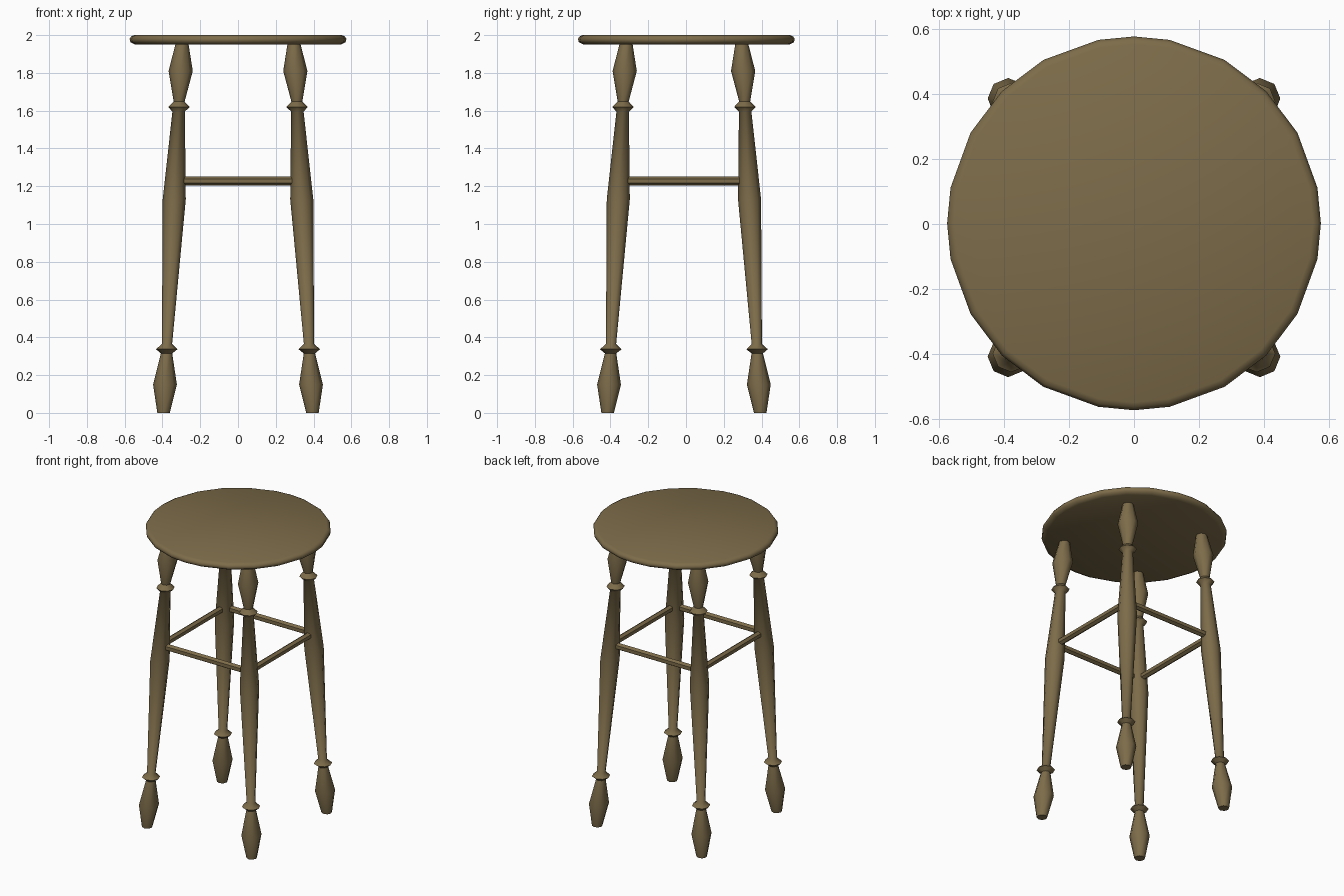
import bpy, math
from mathutils import Vector

if "Cube" in bpy.data.objects:
    bpy.data.objects.remove(bpy.data.objects["Cube"])

wood = bpy.data.materials.new("brown wood")
wood.diffuse_color = (0.205, 0.15, 0.068, 1)
wood.use_nodes = True
wood.node_tree.nodes["Principled BSDF"].inputs["Base Color"].default_value = wood.diffuse_color


def make(name, verts, faces, angle):
    me = bpy.data.meshes.new(name)
    me.from_pydata(verts, [], faces)
    me.materials.append(wood)
    ob = bpy.data.objects.new(name, me)
    bpy.context.collection.objects.link(ob)
    bpy.ops.object.select_all(action='DESELECT')
    ob.select_set(True)
    bpy.context.view_layer.objects.active = ob
    bpy.ops.object.shade_smooth_by_angle(angle=math.radians(angle))
    return ob


def lathe(name, profile, angles, axis, smooth_angle):
    """Stack of rings (radius, z); axis(z) gives the ring centre."""
    n = len(angles)
    verts = []
    for r, z in profile:
        cx, cy = axis(z)
        verts += [(cx + r * math.cos(a), cy + r * math.sin(a), z) for a in angles]
    faces = [tuple(reversed(range(n)))]
    for k in range(len(profile) - 1):
        for i in range(n):
            j = (i + 1) % n
            faces.append((k * n + i, k * n + j, (k + 1) * n + j, (k + 1) * n + i))
    faces.append(tuple(range((len(profile) - 1) * n, len(profile) * n)))
    return make(name, verts, faces, smooth_angle)


# Seat: thin round disc with a softened rim
quadrant = (0, 11, 29, 45, 61, 79)
seat_angles = [math.radians(q * 90 + a) for q in range(4) for a in quadrant]
lathe("seat", [(0.545, 1.95), (0.57, 1.963), (0.574, 1.98), (0.565, 1.993), (0.55, 2.0)],
      seat_angles, lambda z: (0, 0.002), 180)

# Turned, splayed legs
LEG = [(0.033, 0.0), (0.063, 0.15), (0.03, 0.315), (0.057, 0.337), (0.027, 0.365),
       (0.061, 1.13), (0.033, 1.595), (0.057, 1.62), (0.029, 1.648), (0.064, 1.81),
       (0.034, 1.955)]
OFFSET_Y = -0.011


def leg_axis(sx, sy):
    def axis(z):
        d = 0.394 - 0.05 * z
        return sx * d, sy * (d + 0.01) + OFFSET_Y
    return axis


octagon = [math.radians(45 * i) for i in range(8)]
corners = {"front_left": (-1, -1), "front_right": (1, -1),
           "back_right": (1, 1), "back_left": (-1, 1)}
for name, (sx, sy) in corners.items():
    lathe(name + "_leg", LEG, octagon, leg_axis(sx, sy), 50)


# Stretchers joining neighbouring legs
def stretcher(name, a, b, r=0.021, n=6):
    d = (b - a).normalized()
    side = d.cross(Vector((0, 0, 1)))
    up = Vector((0, 0, 1))
    ang = [2 * math.pi * (i + 0.5) / n for i in range(n)]
    verts = [p + side * r * math.cos(t) + up * r * 1.1 * math.sin(t) for p in (a, b) for t in ang]
    faces = [(i, i + n, (i + 1) % n + n, (i + 1) % n) for i in range(n)]
    faces += [tuple(range(n)), tuple(reversed(range(n, 2 * n)))]
    ob = make(name, verts, faces, 30)
    ob.data.flip_normals() if ob.data.polygons[0].normal.dot(
        ob.data.polygons[0].center - (a + b) / 2) < 0 else None


RAIL_Z = 1.228
names = list(corners)
for i, side_name in enumerate(("front", "right", "back", "left")):
    p = leg_axis(*corners[names[i]])(RAIL_Z)
    q = leg_axis(*corners[names[(i + 1) % 4]])(RAIL_Z)
    stretcher(side_name + "_stretcher", Vector((*p, RAIL_Z)), Vector((*q, RAIL_Z)))
